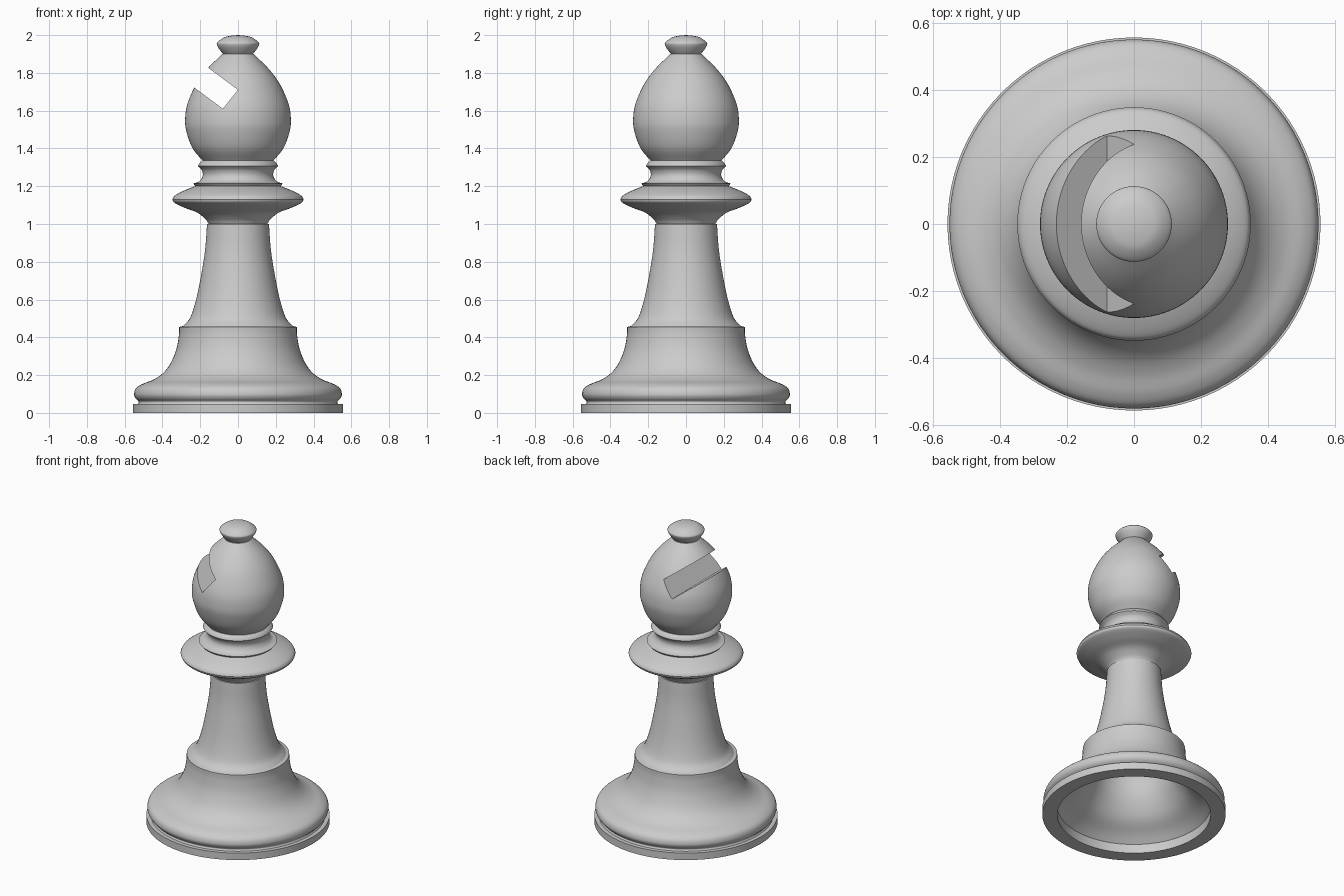
import bpy, bmesh, math
from mathutils import Vector

cube = bpy.data.objects.get("Cube")
if cube:
    bpy.data.objects.remove(cube, do_unlink=True)

SEGMENTS = 96

grey = bpy.data.materials.new("light grey")
grey.use_nodes = True
colour = (0.6, 0.6, 0.6, 1)
grey.diffuse_color = colour
grey.node_tree.nodes["Principled BSDF"].inputs["Base Color"].default_value = colour


def smooth_curve(points, steps=6):
    """Catmull-Rom curve through (radius, height) points."""
    p = [Vector(q) for q in points]
    if len(p) == 2:
        return p
    p = [2 * p[0] - p[1]] + p + [2 * p[-1] - p[-2]]
    out = []
    for a, b, c, d in zip(p, p[1:], p[2:], p[3:]):
        for i in range(steps):
            t = i / steps
            out.append(0.5 * (2 * b + (c - a) * t + (2 * a - 5 * b + 4 * c - d) * t ** 2
                              + (3 * b - a - 3 * c + d) * t ** 3))
    return out + [p[-2]]


def finish(name, bm):
    bmesh.ops.remove_doubles(bm, verts=bm.verts, dist=1e-5)
    bmesh.ops.recalc_face_normals(bm, faces=bm.faces)
    mesh = bpy.data.meshes.new(name)
    bm.to_mesh(mesh)
    bm.free()
    mesh.materials.append(grey)
    obj = bpy.data.objects.new(name, mesh)
    bpy.context.collection.objects.link(obj)
    return obj


def shade(obj):
    bpy.ops.object.select_all(action="DESELECT")
    obj.select_set(True)
    bpy.context.view_layer.objects.active = obj
    bpy.ops.object.shade_smooth_by_angle(angle=math.radians(30))


def lathe(name, *sections):
    """Spin smooth profile sections, which meet at sharp corners."""
    bm = bmesh.new()
    path = []
    for section in sections:
        path += smooth_curve(section)
    verts = [bm.verts.new((max(v.x, 0), 0, v.y)) for v in path]
    edges = [bm.edges.new(pair) for pair in zip(verts, verts[1:])]
    bmesh.ops.spin(bm, geom=verts + edges, axis=(0, 0, 1), cent=(0, 0, 0),
                   angle=math.tau, steps=SEGMENTS, use_merge=True)
    bmesh.ops.dissolve_degenerate(bm, edges=bm.edges, dist=1e-5)
    return finish(name, bm)


# Hollow foot: cavity, rim, base disc and bell
foot = lathe("hollow_foot",
             [(0, .8), (.06, .78), (.11, .68), (.16, .53), (.22, .41), (.26, .28),
              (.33, .17), (.42, .1), (.465, .06)],
             [(.465, .06), (.465, 0)], [(.465, 0), (.556, 0)],
             [(.556, 0), (.556, .047)], [(.556, .047), (.53, .047)],
             [(.53, .047), (.526, .06), (.543, .078), (.55, .1), (.54, .13), (.507, .153),
              (.45, .175), (.4, .208), (.36, .258), (.327, .335), (.313, .41), (.311, .455)],
             [(.311, .455), (.29, .46)],
             # column
             [(.29, .46), (.253, .505), (.222, .6), (.195, .73), (.174, .865), (.164, 1)],
             [(.164, 1), (0, 1)])

# Wide collar
collar = lathe("collar", [(0, 1), (.155, 1)],
               [(.155, 1), (.172, 1.025), (.215, 1.06), (.28, 1.085), (.336, 1.112),
                (.348, 1.13)],
               [(.348, 1.13), (.335, 1.15), (.29, 1.175), (.215, 1.205)],
               [(.215, 1.205), (0, 1.205)])

# Neck rings
neck = lathe("neck", [(0, 1.2), (.225, 1.2)], [(.225, 1.2), (.237, 1.214)],
             [(.237, 1.214), (.205, 1.226), (.187, 1.255), (.192, 1.285), (.212, 1.307)],
             [(.212, 1.307), (.205, 1.32), (.19, 1.335)], [(.19, 1.335), (0, 1.335)])

# Egg-shaped head
head = lathe("head", [(0, 1.333), (.185, 1.333)],
             [(.185, 1.333), (.24, 1.4), (.272, 1.485), (.28, 1.55), (.268, 1.635),
              (.222, 1.74), (.164, 1.82), (.083, 1.9)],
             [(.083, 1.9), (0, 1.9)])

# Finial knob
finial = lathe("finial", [(0, 1.897), (.076, 1.897)],
               [(.076, 1.897), (.095, 1.92), (.11, 1.945), (.109, 1.962), (.075, 1.987),
                (.035, 1.997), (0, 2)])

# Slanted slot cut through the head
corners = [Vector(c) for c in ((-.08, 1.61), (0, 1.71))]
outward = Vector((-.31, .23))
outline = corners + [corners[1] + outward, corners[0] + outward]
bm = bmesh.new()
face = bm.faces.new([bm.verts.new((c.x, -.5, c.y)) for c in outline])
side = bmesh.ops.extrude_face_region(bm, geom=[face])["geom"]
bmesh.ops.translate(bm, vec=(0, 1, 0),
                    verts=[g for g in side if isinstance(g, bmesh.types.BMVert)])
cutter = finish("slot_cutter", bm)
cutter.hide_render = True
cutter.display_type = "WIRE"

slot = head.modifiers.new("slot", "BOOLEAN")
slot.operation = "DIFFERENCE"
slot.solver = "EXACT"
slot.object = cutter
bpy.context.view_layer.objects.active = head
bpy.ops.object.modifier_apply(modifier="slot")
bpy.data.objects.remove(cutter, do_unlink=True)

for part in (foot, collar, neck, head, finial):
    shade(part)
